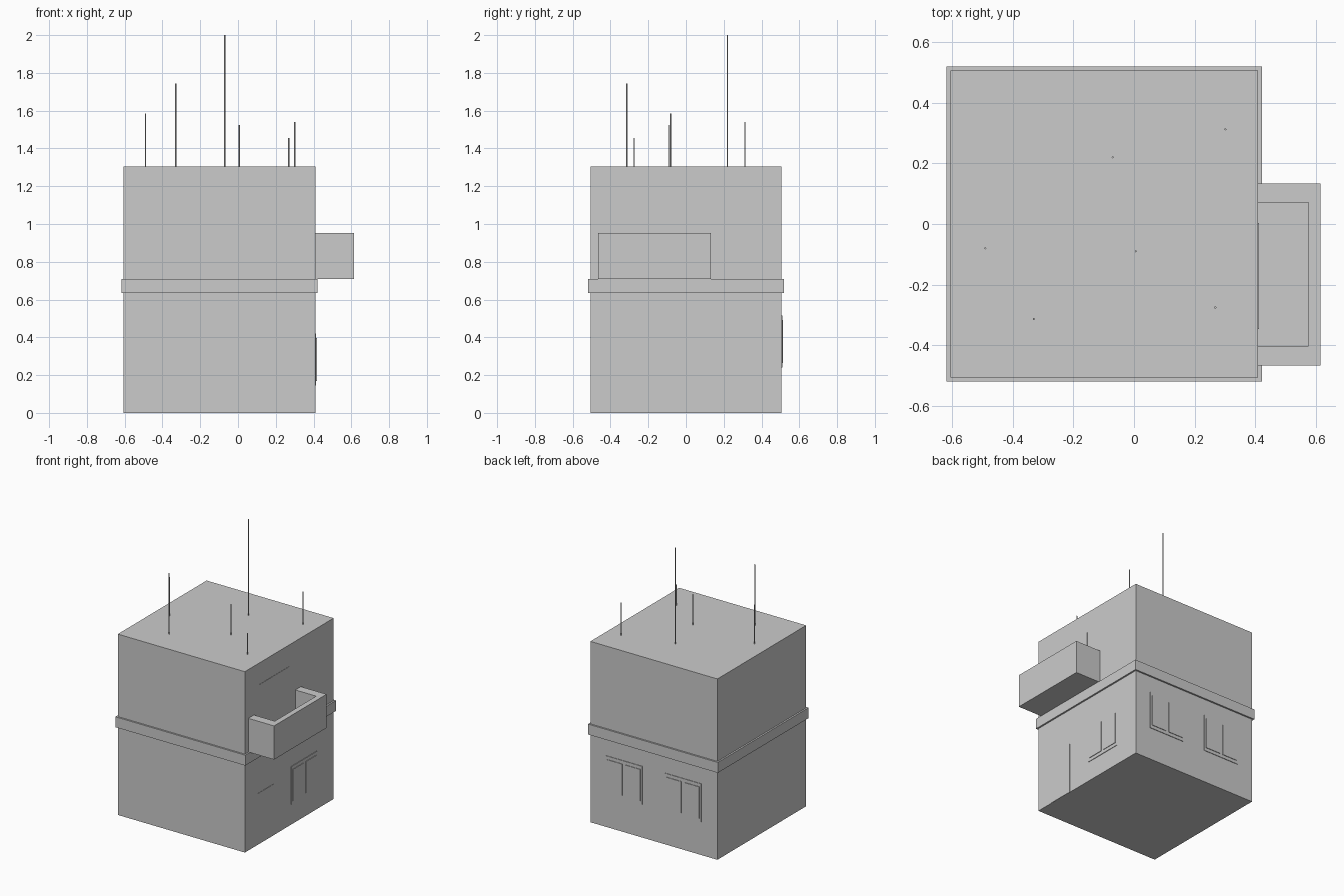
import bpy
from mathutils import Vector

if "Cube" in bpy.data.objects:
    bpy.data.objects.remove(bpy.data.objects["Cube"])


def box(name, x, y, z):
    """Axis-aligned box from (min, max) ranges."""
    bpy.ops.mesh.primitive_cube_add(size=1)
    ob = bpy.context.object
    ob.name = name
    lo, hi = Vector((x[0], y[0], z[0])), Vector((x[1], y[1], z[1]))
    for v in ob.data.vertices:
        v.co = Vector([lo[i] + (v.co[i] + 0.5) * (hi[i] - lo[i]) for i in range(3)])
    return ob


X0, X1, Y = -0.605, 0.409, 0.506   # wall planes
ROOF = 1.305

# Main block and the ledge between the storeys
box("building_body", (X0, X1), (-Y, Y), (0, ROOF))
box("storey_ledge", (X0 - 0.012, X1 + 0.012), (-Y - 0.012, Y + 0.012), (0.635, 0.71))

# Balcony: solid tray hollowed out with a cutter
balcony = box("balcony", (X1 - 0.005, 0.614), (-0.466, 0.133), (0.71, 0.953))
cutter = box("balcony_cutter", (X1 - 0.1, 0.575), (-0.402, 0.07), (0.75, 1.1))
cutter.hide_render = True
cutter.hide_viewport = True
mod = balcony.modifiers.new("hollow", 'BOOLEAN')
mod.object = cutter
mod.solver = 'EXACT'


def window(name, side, u0, u1, z0, z1):
    """Thin frame with two raised panes, on the back or right wall."""
    plane = Y if side == "back" else X1
    mid = (u0 + u1) / 2
    parts = [("frame", u0, u1, z0, z1, 0.004),
             ("pane_a", u0 + 0.013, mid - 0.012, z0 + 0.024, z1 - 0.024, 0.008),
             ("pane_b", mid + 0.012, u1 - 0.013, z0 + 0.024, z1 - 0.024, 0.008)]
    for part, a, b, lo, hi, d in parts:
        depth = (plane - 0.005, plane + d)
        if side == "back":
            box(f"{name}_{part}", (a, b), depth, (lo, hi))
        else:
            box(f"{name}_{part}", depth, (a, b), (lo, hi))


window("back_window_1", "back", -0.007, 0.285, 0.24, 0.515)
window("back_window_2", "back", -0.478, -0.188, 0.24, 0.515)
window("side_window", "right", 0.02, 0.313, 0.145, 0.42)

# Doors on the right wall: street level and balcony
box("street_door", (X1 - 0.005, X1 + 0.002), (-0.37, -0.18), (0.001, 0.37))
box("balcony_door", (X1 - 0.005, X1 + 0.002), (-0.345, 0.003), (0.72, 1.15))

# Roof antennas: x, y, tip height
antennas = [(-0.49, -0.08, 1.585), (-0.33, -0.313, 1.745), (-0.07, 0.22, 2.0),
            (0.006, -0.09, 1.525), (0.268, -0.275, 1.455), (0.301, 0.312, 1.54)]
for i, (x, y, top) in enumerate(antennas, 1):
    base = ROOF - 0.01
    bpy.ops.mesh.primitive_cylinder_add(vertices=8, radius=0.0035, depth=top - base,
                                        location=(x, y, (top + base) / 2))
    bpy.context.object.name = f"antenna_{i}"
